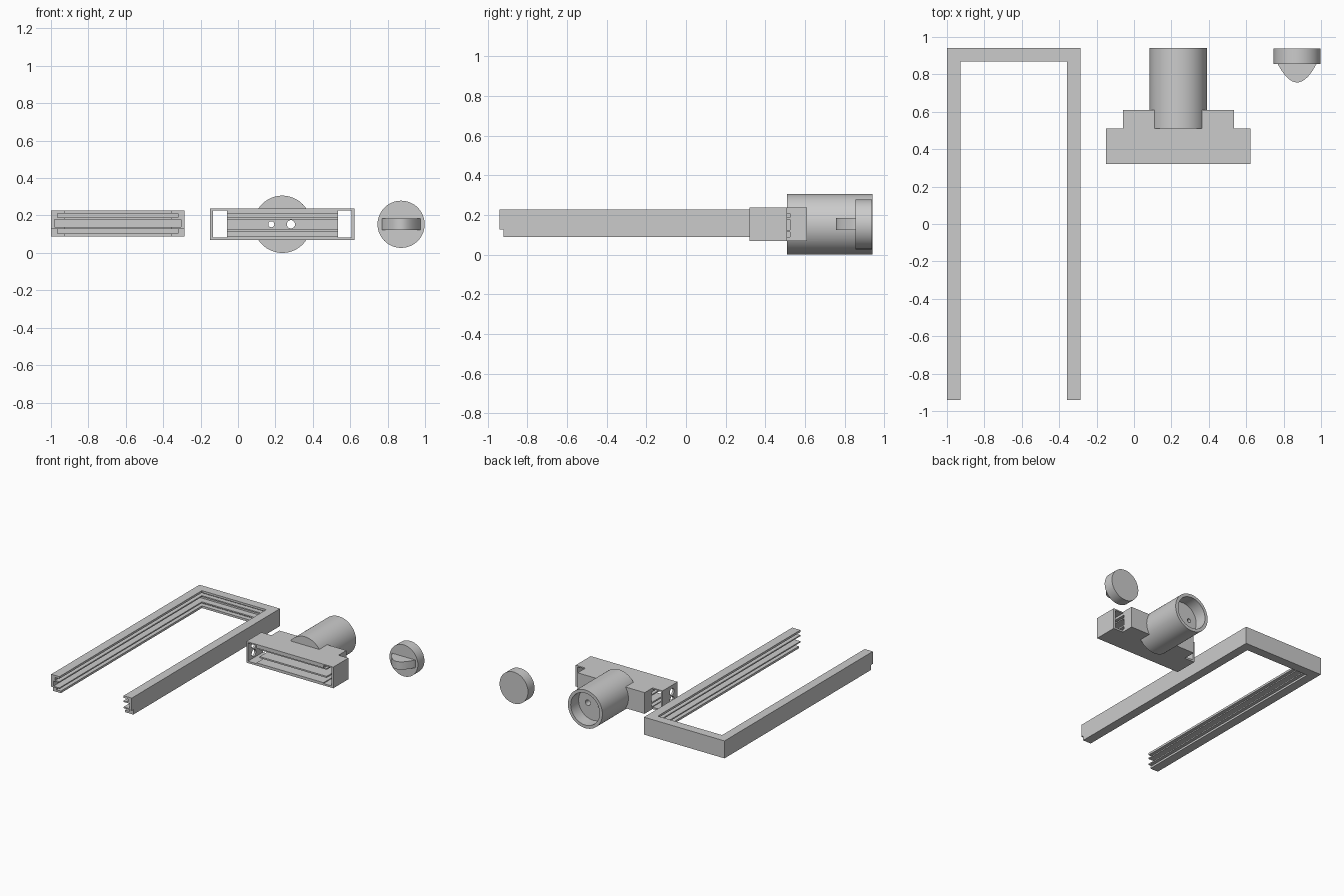
import bpy, bmesh, math
from mathutils import Matrix

if "Cube" in bpy.data.objects:
    bpy.data.objects.remove(bpy.data.objects["Cube"])


def finish(name, bm):
    bmesh.ops.recalc_face_normals(bm, faces=bm.faces)
    me = bpy.data.meshes.new(name)
    bm.to_mesh(me)
    bm.free()
    ob = bpy.data.objects.new(name, me)
    bpy.context.collection.objects.link(ob)
    return ob


def box(name, x, y, z):
    bm = bmesh.new()
    bmesh.ops.create_cube(bm, size=1)
    for v in bm.verts:
        for i, (a, b) in enumerate((x, y, z)):
            v.co[i] = (a + b) / 2 + v.co[i] * (b - a)
    return finish(name, bm)


def rod(name, axis, r, start, end, u, z, n=64):
    """Cylinder along x or y; u is the other horizontal coordinate."""
    bm = bmesh.new()
    bmesh.ops.create_cone(bm, cap_ends=True, segments=n, radius1=r, radius2=r, depth=end - start)
    mid = (start + end) / 2
    if axis == 'X':
        m = Matrix.Translation((mid, u, z)) @ Matrix.Rotation(math.pi / 2, 4, 'Y')
    else:
        m = Matrix.Translation((u, mid, z)) @ Matrix.Rotation(math.pi / 2, 4, 'X')
    bm.transform(m)
    return finish(name, bm)


def prism(name, pts, z0, z1):
    bm = bmesh.new()
    f = bm.faces.new([bm.verts.new((x, y, z0)) for x, y in pts])
    ext = bmesh.ops.extrude_face_region(bm, geom=[f])
    for v in ext['geom']:
        if isinstance(v, bmesh.types.BMVert):
            v.co.z = z1
    return finish(name, bm)


def boolean(ob, tool, op='DIFFERENCE'):
    mod = ob.modifiers.new('bool', 'BOOLEAN')
    mod.operation, mod.object, mod.solver = op, tool, 'EXACT'
    bpy.context.view_layer.objects.active = ob
    bpy.ops.object.modifier_apply(modifier=mod.name)
    bpy.data.objects.remove(tool)


def smooth(ob):
    bpy.ops.object.select_all(action='DESELECT')
    ob.select_set(True)
    bpy.context.view_layer.objects.active = ob
    bpy.ops.object.shade_smooth_by_angle(angle=math.radians(30))


# U-shaped frame: grooved profile (inward depth, height) swept with mitred corners
profile = [(0, .09), (.072, .09), (.072, .107), (.035, .107), (.035, .13), (.072, .13),
           (.072, .14), (.02, .14), (.02, .18), (.072, .18), (.072, .19),
           (.035, .19), (.035, .213), (.072, .213), (.072, .23), (0, .23)]
bm = bmesh.new()
rings = []
for k in range(4):
    ring = []
    for d, z in profile:
        x = -1 + d if k < 2 else -.285 - d
        y = .94 - d if k in (1, 2) else -.94
        ring.append(bm.verts.new((x, y, z)))
    rings.append(ring)
n = len(profile)
for a, b in zip(rings, rings[1:]):
    for i in range(n):
        j = (i + 1) % n
        bm.faces.new((a[i], a[j], b[j], b[i]))
bm.faces.new(rings[0])
bm.faces.new(rings[-1])
frame = finish('frame', bm)
boolean(frame, box('end_notch_cutter', (-1.1, -.2), (-1, -.92), (.05, .13)))

# Holder body: stepped block joined with the round socket
body = prism('holder_body', [(-.15, .32), (.622, .32), (.622, .51), (.535, .51), (.535, .61),
                             (-.06, .61), (-.06, .51), (-.15, .51)], .07, .24)
boolean(body, rod('socket', 'Y', .153, .51, .94, .237, .155, 96), 'UNION')

# Rail windows through both ends
for x in ((-.135, -.06), (.535, .607)):
    boolean(body, box('window_cutter', x, (.2, .53), (.085, .23)))

# Stepped pocket across the front, open into the windows
for z, depth in (((.092, .21), .36), ((.127, .18), .525)):
    boolean(body, box('pocket_cutter', (-.1, .57), (.2, depth), z))
for z in ((.092, .115), (.19, .21)):
    boolean(body, box('groove_cutter', (-.1, .57), (.3, .525), z))

# Socket bore and its two through holes
boolean(body, rod('bore_cutter', 'Y', .128, .84, 1.1, .237, .155, 96))
for x, r in ((.178, .016), (.283, .022)):
    boolean(body, rod('hole_cutter', 'Y', r, .45, .9, x, .155, 32))

# Screw holes in both end walls
for x0, x1 in ((-.2, -.1), (.57, .7)):
    for z in (.123, .188):
        boolean(body, rod('screw_cutter', 'X', .027, x0, x1, .393, z, 32))
smooth(body)

# Cap: disc with an arched grip
cap = rod('cap_disc', 'Y', .126, .855, .938, .872, .155, 96)
smooth(cap)
arc = []
for i in range(25):
    t = -1 + i / 12
    arc.append((.872 + .103 * t, .855 - .098 * (1 - t * t)))
grip = prism('cap_grip', [(.769, .87)] + arc + [(.975, .87)], .125, .187)
smooth(grip)

# Settle everything on the ground
for ob in (frame, body, cap, grip):
    ob.data.transform(Matrix.Translation((0, 0, -.002)))
